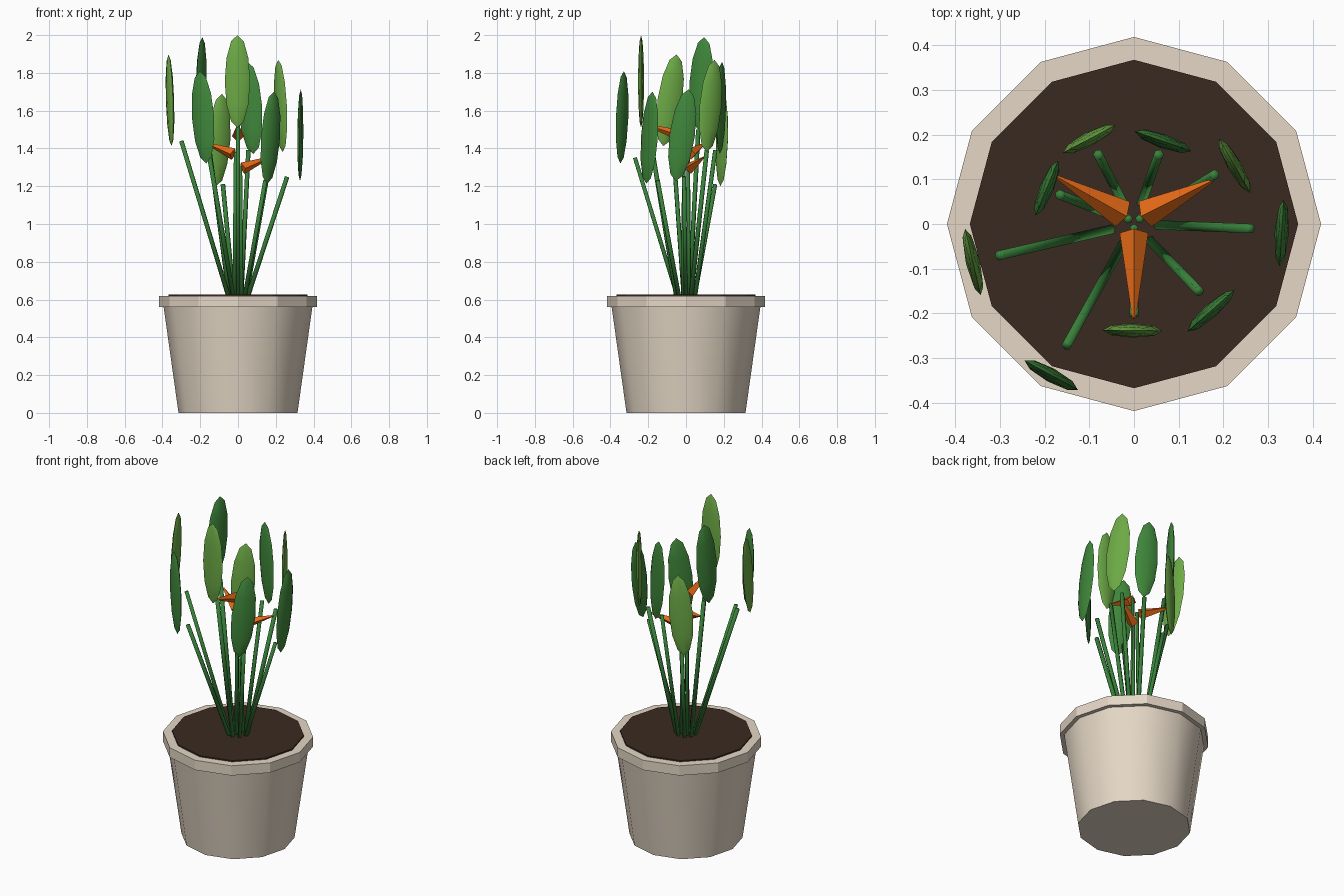
import bpy, bmesh, math
from mathutils import Vector, Matrix

if "Cube" in bpy.data.objects:
    bpy.data.objects.remove(bpy.data.objects["Cube"], do_unlink=True)


def material(name, rgb):
    m = bpy.data.materials.new(name)
    m.use_nodes = True
    m.diffuse_color = (*rgb, 1)
    m.node_tree.nodes["Principled BSDF"].inputs["Base Color"].default_value = (*rgb, 1)
    return m


CLAY = material("beige clay", (0.78, 0.68, 0.56))
SOIL = material("dark soil", (0.042, 0.023, 0.014))
STEM = material("stem green", (0.04, 0.22, 0.042))
DARK = material("dark leaf green", (0.05, 0.24, 0.043))
LIGHT = material("light leaf green", (0.15, 0.4, 0.06))
ORANGE = material("orange petal", (0.82, 0.15, 0.009))


def finish(name, bm, mat, smooth_angle=None):
    mesh = bpy.data.meshes.new(name)
    bmesh.ops.recalc_face_normals(bm, faces=bm.faces)
    bm.to_mesh(mesh)
    bm.free()
    mesh.materials.append(mat)
    if smooth_angle:
        mesh.shade_smooth()
        mesh.set_sharp_from_angle(angle=math.radians(smooth_angle))
    obj = bpy.data.objects.new(name, mesh)
    bpy.context.collection.objects.link(obj)


def cone(name, start, end, r1, r2, sides, mat, smooth_angle=None):
    """Tapered prism between two points."""
    start, end = Vector(start), Vector(end)
    axis = end - start
    bm = bmesh.new()
    bmesh.ops.create_cone(bm, cap_ends=True, segments=sides, radius1=r1,
                          radius2=r2, depth=axis.length)
    turn = axis.to_track_quat("Z", "Y").to_matrix().to_4x4() if axis.xy.length > 0 else Matrix()
    place = Matrix.Translation((start + end) / 2) @ turn
    bmesh.ops.transform(bm, matrix=place, verts=bm.verts)
    finish(name, bm, mat, smooth_angle)


def leaf(name, centre, lean, mat):
    """Flattened upright ellipsoid facing outwards, leaning along its width."""
    bm = bmesh.new()
    bmesh.ops.create_uvsphere(bm, u_segments=8, v_segments=6, radius=1)
    facing = math.atan2(centre[1], centre[0])
    shape = Matrix.Diagonal((0.016, 0.067, 0.245, 1))
    place = (Matrix.Translation(centre) @ Matrix.Rotation(facing, 4, "Z")
             @ Matrix.Rotation(-lean, 4, "X") @ shape)
    bmesh.ops.transform(bm, matrix=place, verts=bm.verts)
    finish(name, bm, mat, 40)


# Pot
cone("pot_body", (0, 0, 0), (0, 0, 0.57), 0.315, 0.395, 12, CLAY, 35)
cone("pot_rim", (0, 0, 0.56), (0, 0, 0.62), 0.418, 0.418, 12, CLAY)
cone("soil", (0, 0, 0.6), (0, 0, 0.628), 0.367, 0.367, 12, SOIL)

# Leaves: centre, lean, stem tip, colour
leaves = [
    ((0.33, -0.02, 1.47), 0.14, (0.26, -0.01, 1.25), DARK),
    ((0.225, 0.13, 1.625), 0.10, (0.18, 0.11, 1.39), LIGHT),
    ((0.065, 0.185, 1.615), 0.07, (0.055, 0.155, 1.39), DARK),
    ((-0.10, 0.19, 1.445), -0.07, (-0.08, 0.155, 1.21), LIGHT),
    ((-0.195, 0.08, 1.745), -0.07, (-0.165, 0.065, 1.5), DARK),
    ((-0.36, -0.085, 1.655), -0.15, (-0.30, -0.07, 1.44), LIGHT),
    ((-0.185, -0.338, 1.565), -0.08, (-0.15, -0.27, 1.35), DARK),
    ((-0.003, -0.238, 1.755), 0, (0, -0.2, 1.52), LIGHT),
    ((0.172, -0.194, 1.457), 0.10, (0.145, -0.15, 1.23), DARK),
]
for i, (centre, lean, tip, mat) in enumerate(leaves, 1):
    leaf(f"leaf_{i}", centre, lean, mat)
    foot = Vector((tip[0], tip[1], 0)).normalized() * 0.05
    foot.z = 0.61
    cone(f"leaf_stem_{i}", foot, tip, 0.012, 0.012, 6, STEM, 100)

# Flowers: wide end at the middle, point facing outwards
flowers = [
    ((0, -0.02, 1.465), (0, -0.21, 1.525)),
    ((-0.025, 0.022, 1.37), (-0.172, 0.105, 1.43)),
    ((0.025, 0.022, 1.295), (0.175, 0.097, 1.355)),
]
for i, (inner, tip) in enumerate(flowers, 1):
    cone(f"petal_{i}", inner, tip, 0.032, 0.004, 4, ORANGE)
    foot = (inner[0] * 0.8, inner[1] * 0.8, 0.61)
    top = (inner[0] * 0.5, inner[1] * 0.5, inner[2] + 0.01)
    cone(f"flower_stem_{i}", foot, top, 0.01, 0.01, 6, STEM, 100)
